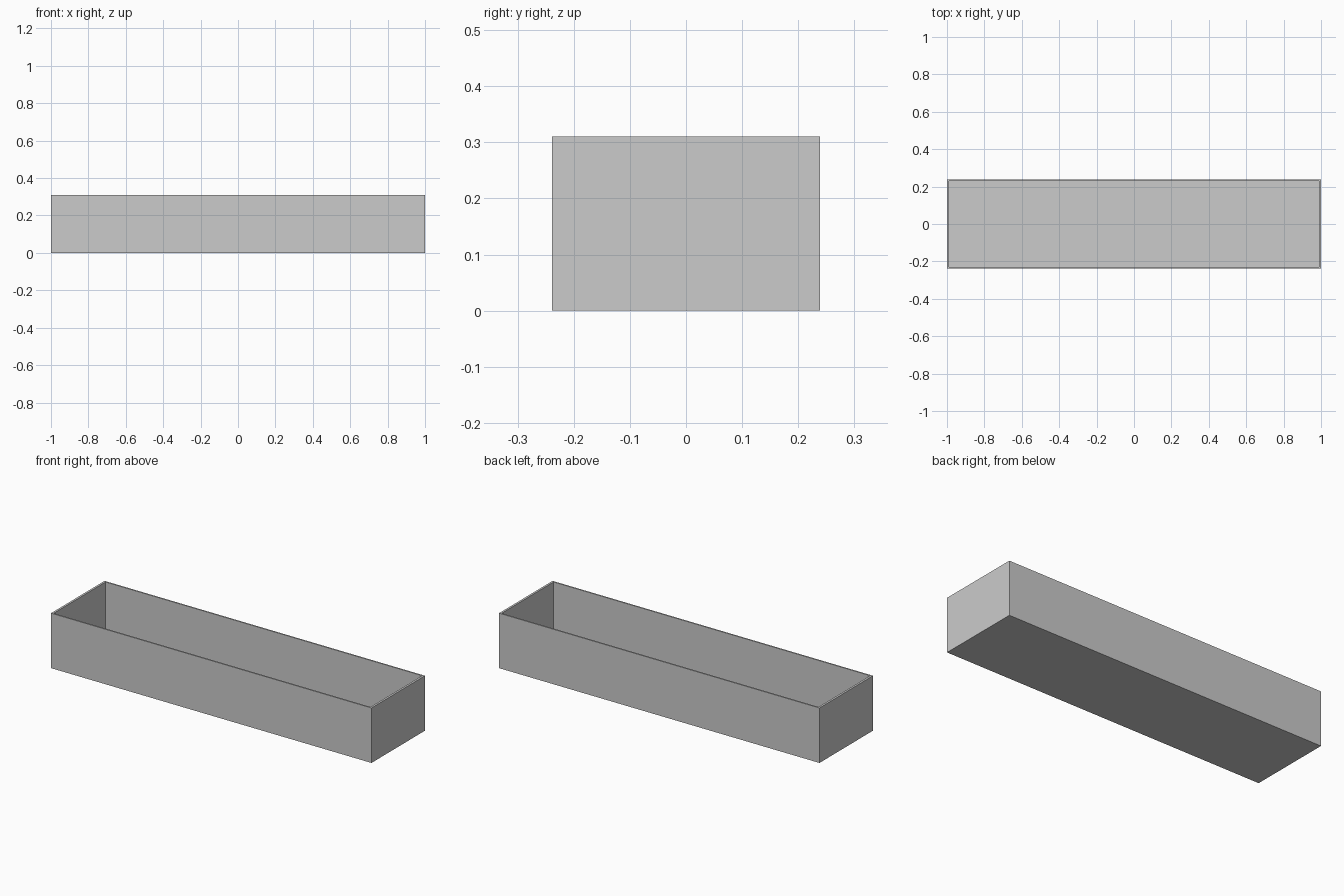
import bpy, bmesh
from mathutils import Vector

if "Cube" in bpy.data.objects:
    bpy.data.objects.remove(bpy.data.objects["Cube"])

LENGTH, DEPTH, HEIGHT = 2.0, 0.477, 0.31
WALL_X, WALL_Y, FLOOR = 0.012, 0.008, 0.01

# Solid outer block standing on the ground
bm = bmesh.new()
bmesh.ops.create_cube(bm, size=1)
bmesh.ops.scale(bm, vec=(LENGTH, DEPTH, HEIGHT), verts=bm.verts)
bmesh.ops.translate(bm, vec=(0, 0, HEIGHT / 2), verts=bm.verts)

# Thin rim around the open top
top = max(bm.faces, key=lambda f: f.calc_center_median().z)
bmesh.ops.inset_individual(bm, faces=[top], thickness=0.01)
for v in top.verts:
    v.co.x = (LENGTH / 2 - WALL_X) * (1 if v.co.x > 0 else -1)
    v.co.y = (DEPTH / 2 - WALL_Y) * (1 if v.co.y > 0 else -1)

# Hollow interior down to the floor
inner = bmesh.ops.extrude_discrete_faces(bm, faces=[top])["faces"][0]
bmesh.ops.translate(bm, vec=Vector((0, 0, FLOOR - HEIGHT)), verts=inner.verts)
bmesh.ops.recalc_face_normals(bm, faces=bm.faces)

mesh = bpy.data.meshes.new("open_trough")
bm.to_mesh(mesh)
bm.free()
bpy.context.collection.objects.link(bpy.data.objects.new("open_trough", mesh))
